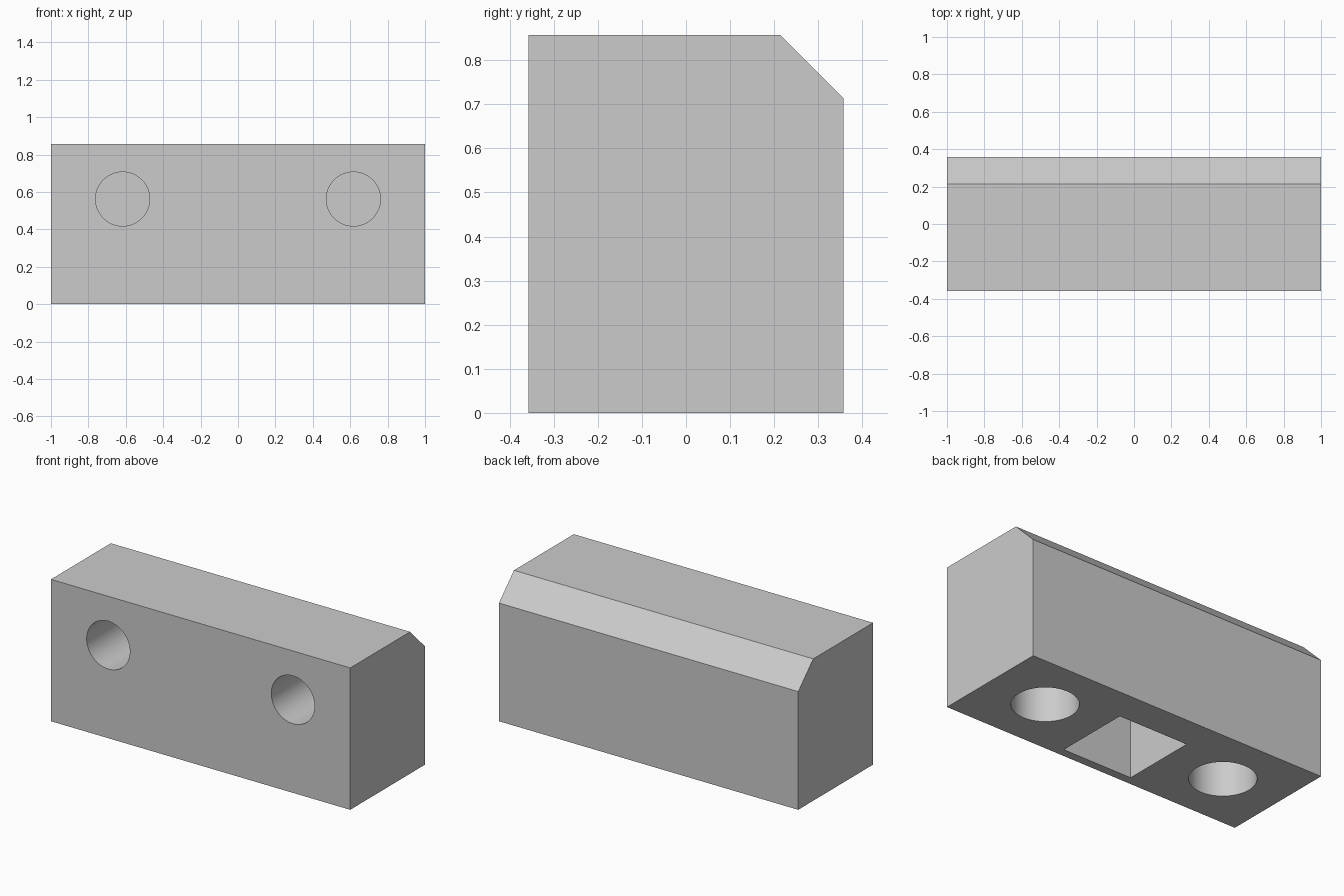
import bpy
import bmesh
from math import radians

cube = bpy.data.objects.get("Cube")
if cube:
    bpy.data.objects.remove(cube, do_unlink=True)

LENGTH, DEPTH, HEIGHT, CHAMFER = 2.0, 0.714, 0.857, 0.143
FRONT = -DEPTH / 2
HOLE_X = 0.617
OVERLAP = 0.05

grey = bpy.data.materials.new("plain grey")
grey.use_nodes = True
grey.diffuse_color = (0.6, 0.6, 0.6, 1)
grey.node_tree.nodes["Principled BSDF"].inputs["Base Color"].default_value = (0.6, 0.6, 0.6, 1)


def make_block():
    """Chamfered side profile extruded along x."""
    back = DEPTH / 2
    profile = [(FRONT, 0), (back, 0), (back, HEIGHT - CHAMFER),
               (back - CHAMFER, HEIGHT), (FRONT, HEIGHT)]
    bm = bmesh.new()
    side = bm.faces.new([bm.verts.new((-LENGTH / 2, y, z)) for y, z in profile])
    extruded = bmesh.ops.extrude_face_region(bm, geom=[side])["geom"]
    verts = [g for g in extruded if isinstance(g, bmesh.types.BMVert)]
    bmesh.ops.translate(bm, verts=verts, vec=(LENGTH, 0, 0))
    bmesh.ops.recalc_face_normals(bm, faces=bm.faces)
    mesh = bpy.data.meshes.new("block")
    bm.to_mesh(mesh)
    bm.free()
    mesh.materials.append(grey)
    obj = bpy.data.objects.new("block", mesh)
    bpy.context.collection.objects.link(obj)
    return obj


def cut(block, cutter):
    """Subtract the active cutter from the block, then remove it."""
    cutter.hide_render = True
    cutter.data.materials.append(grey)
    bpy.context.view_layer.update()
    mod = block.modifiers.new("cut", "BOOLEAN")
    mod.operation = "DIFFERENCE"
    mod.solver = "EXACT"
    mod.object = cutter
    bpy.context.view_layer.objects.active = block
    bpy.ops.object.modifier_apply(modifier=mod.name)
    bpy.data.objects.remove(cutter, do_unlink=True)


def round_cutter(radius, length, location, tilt=0):
    bpy.ops.mesh.primitive_cylinder_add(vertices=96, radius=radius, depth=length,
                                        location=location, rotation=(tilt, 0, 0))
    return bpy.context.object


block = make_block()

# Blind round holes: a pair in the front and a pair underneath
front_depth, under_depth = 0.43, 0.357
for x in (-HOLE_X, HOLE_X):
    cut(block, round_cutter(0.1445, front_depth + OVERLAP,
                            (x, FRONT + (front_depth - OVERLAP) / 2, 0.562), radians(90)))
    cut(block, round_cutter(0.182, under_depth + OVERLAP,
                            (x, 0, (under_depth - OVERLAP) / 2)))

# Square pocket underneath, set towards the front
pocket_depth, pocket_side = 0.5, 0.464
bpy.ops.mesh.primitive_cube_add(size=1, location=(0, -0.073, (pocket_depth - OVERLAP) / 2))
pocket = bpy.context.object
pocket.name = "pocket_cutter"
pocket.scale = (pocket_side, pocket_side, pocket_depth + OVERLAP)
cut(block, pocket)

# Smooth hole walls, crisp block edges
bpy.ops.object.select_all(action="DESELECT")
block.select_set(True)
bpy.context.view_layer.objects.active = block
bpy.ops.object.shade_smooth_by_angle(angle=radians(30))
